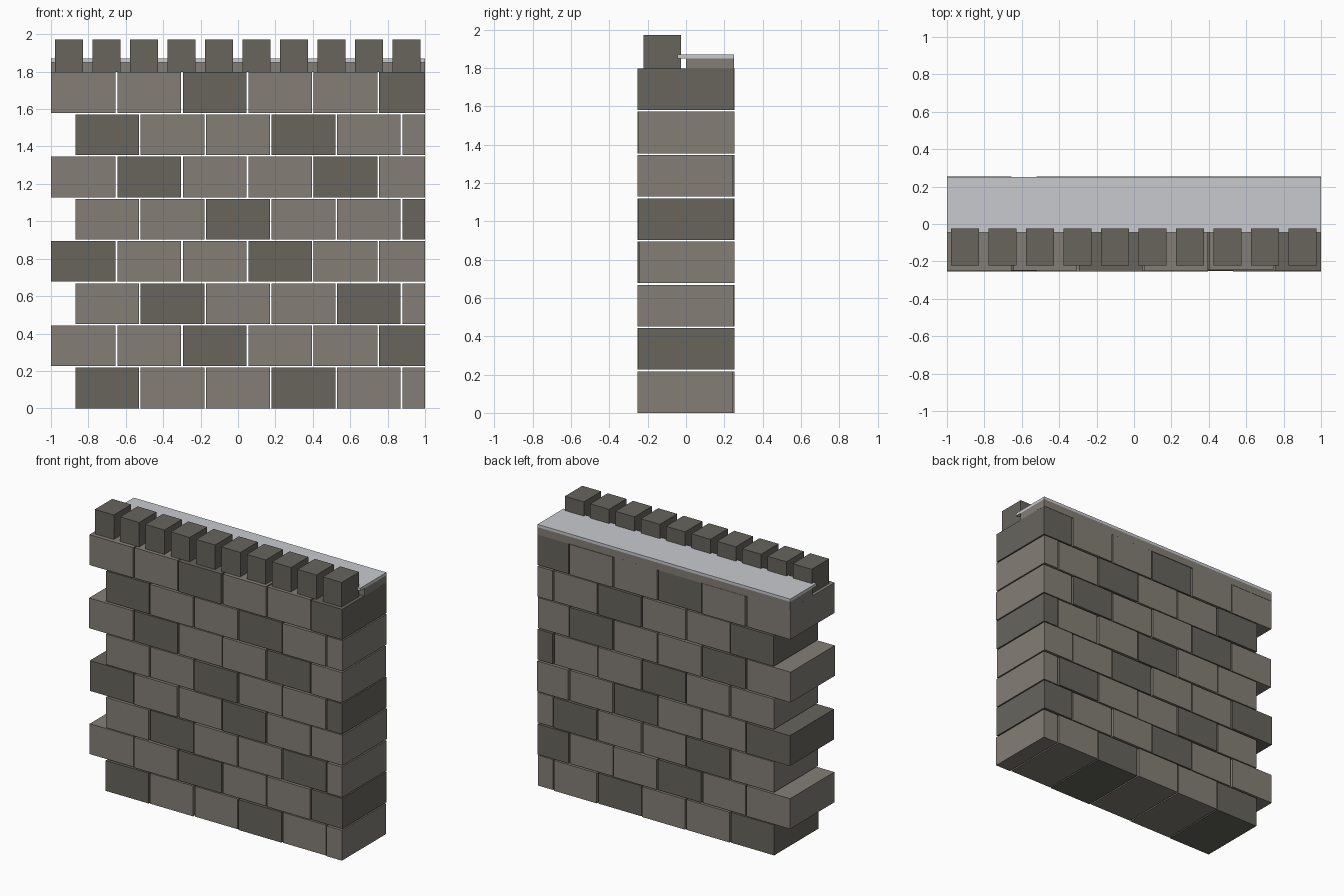
import bpy

if "Cube" in bpy.data.objects:
    bpy.data.objects.remove(bpy.data.objects["Cube"])


def material(name, color):
    m = bpy.data.materials.new(name)
    m.diffuse_color = (*color, 1)
    m.use_nodes = True
    m.node_tree.nodes["Principled BSDF"].inputs["Base Color"].default_value = m.diffuse_color
    return m


LIGHT = material("light_stone", (0.23, 0.21, 0.18))
DARK = material("dark_stone", (0.135, 0.128, 0.108))
PALE = material("pale_slab", (0.58, 0.59, 0.62))


def box(name, x, y, z, mat):
    """Axis-aligned block from (min, max) ranges."""
    bpy.ops.mesh.primitive_cube_add(size=1)
    o = bpy.context.object
    o.name = name
    o.location = [sum(r) / 2 for r in (x, y, z)]
    o.scale = [r[1] - r[0] for r in (x, y, z)]
    bpy.ops.object.transform_apply(location=True, rotation=True, scale=True)
    o.data.materials.append(mat)
    return o


# Staggered courses of blocks: toothed left end, flush right end, open joints
PITCH, GAP = 0.35, 0.01
COURSE, HEIGHT = 0.2257, 0.217
for row in range(8):
    start = -0.995 if row % 2 else -0.87
    for i in range(6):
        x0 = start + i * PITCH
        x1 = min(x0 + PITCH - GAP, 1.0)
        if i == 0 and row % 2:
            x0 = -1.0
        shift = ((i * 7 + row * 3) % 5 - 2) * 0.002
        box(f"stone_block_{row}_{i}", (x0, x1),
            (-0.25 + shift, 0.25 + shift),
            (row * COURSE, row * COURSE + HEIGHT),
            DARK if (i + row) % 3 == 0 else LIGHT)

# Walkway: stone bed with a thin pale slab overhanging to the front
box("walkway_bed", (-1, 1), (0, 0.25), (1.797, 1.85), LIGHT)
box("walkway_slab", (-1, 1), (-0.045, 0.25), (1.85, 1.87), PALE)

# Row of merlons along the front
for i in range(10):
    cx = -0.903 + i * 0.2005
    box(f"merlon_{i}", (cx - 0.075, cx + 0.075), (-0.222, -0.025),
        (1.797, 1.972), DARK)
